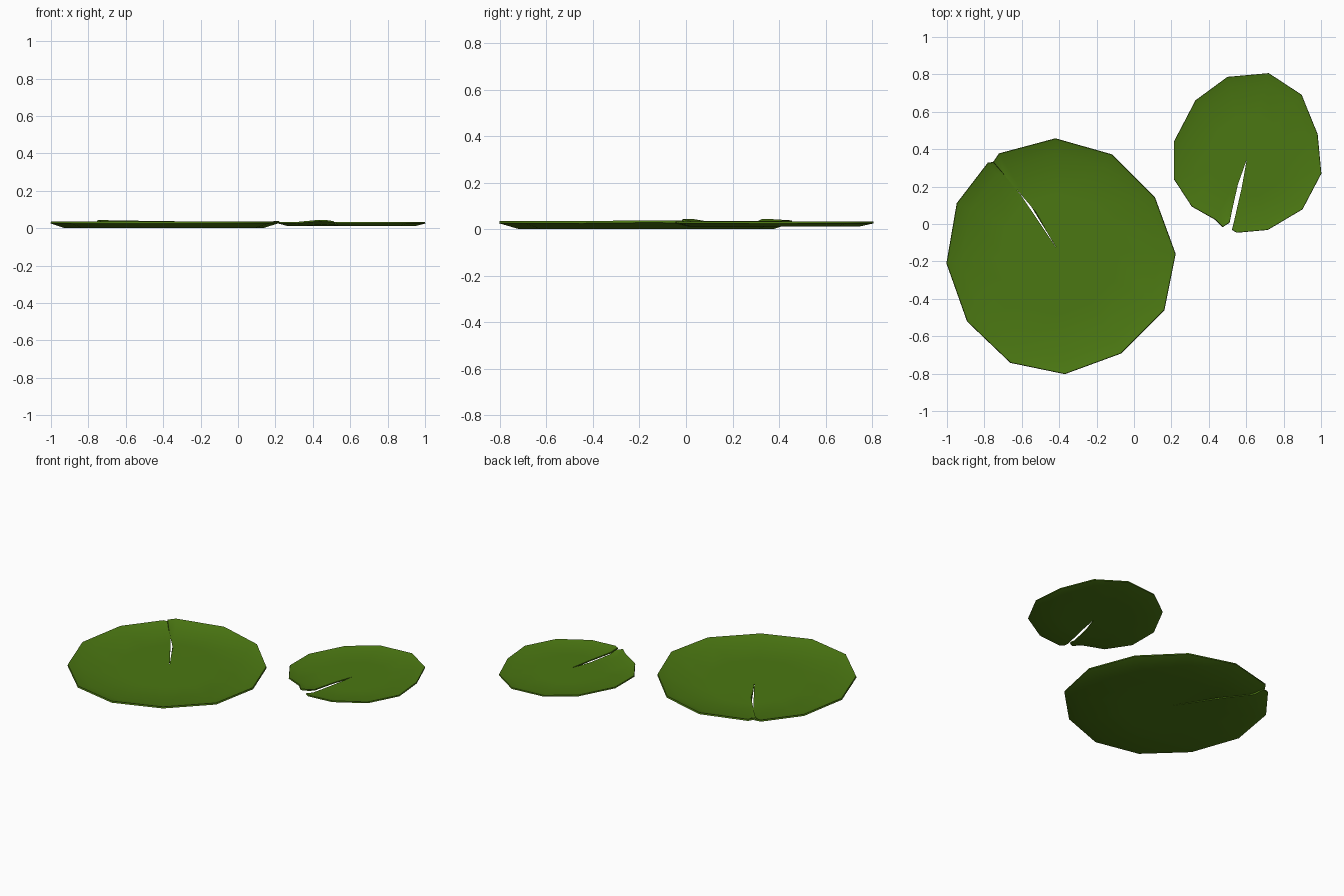
import bpy
import bmesh
from mathutils import Vector

cube = bpy.data.objects.get("Cube")
if cube:
    bpy.data.objects.remove(cube, do_unlink=True)

green = bpy.data.materials.new("leaf green")
green.use_nodes = True
colour = (0.07, 0.185, 0.006, 1)
green.diffuse_color = colour
green.node_tree.nodes["Principled BSDF"].inputs["Base Color"].default_value = colour


def lily_pad(name, tip, rim, slit, floor, rise, lift, thickness):
    """Shallow dish fanned around the slit tip; the rim runs from one slit lip to the other."""
    tip = Vector(tip)
    bm = bmesh.new()
    centre = bm.verts.new((tip.x, tip.y, floor))
    columns = []
    for i, point in enumerate(rim):
        p = Vector(point)
        if i in (0, len(rim) - 1):
            mid = Vector(slit[0 if i == 0 else 1])
            inner = mid.lerp(p, 0.75)
        else:
            mid, inner = tip.lerp(p, 0.5), tip.lerp(p, 0.87)
        raised = lift.get(i, 0)
        levels = ((mid, floor), (inner, floor + raised * 0.6), (p, floor + rise + raised))
        columns.append([bm.verts.new((v.x, v.y, z)) for v, z in levels])
    for a, b in zip(columns, columns[1:]):
        bm.faces.new((centre, a[0], b[0]))
        for k in range(2):
            bm.faces.new((a[k], a[k + 1], b[k + 1], b[k]))
    bmesh.ops.recalc_face_normals(bm, faces=bm.faces)
    if sum(f.normal.z for f in bm.faces) < 0:
        bmesh.ops.reverse_faces(bm, faces=bm.faces)
    mesh = bpy.data.meshes.new(name)
    bm.to_mesh(mesh)
    bm.free()
    mesh.materials.append(green)
    pad = bpy.data.objects.new(name, mesh)
    bpy.context.collection.objects.link(pad)

    # leaf thickness below the upper skin
    solid = pad.modifiers.new("thickness", 'SOLIDIFY')
    solid.thickness = thickness
    solid.offset = -1
    bpy.ops.object.select_all(action='DESELECT')
    pad.select_set(True)
    bpy.context.view_layer.objects.active = pad
    bpy.ops.object.modifier_apply(modifier=solid.name)
    bpy.ops.object.shade_smooth_by_angle(angle=0.7)


# large pad, slit towards the back right
lily_pad("large_lily_pad", (-0.41, -0.135),
         [(-0.75, 0.33), (-0.72, 0.375), (-0.42, 0.455), (-0.12, 0.37), (0.11, 0.14),
          (0.22, -0.16), (0.16, -0.46), (-0.07, -0.69), (-0.37, -0.8), (-0.66, -0.74),
          (-0.89, -0.52), (-1, -0.21), (-0.945, 0.11), (-0.78, 0.325), (-0.74, 0.33)],
         [(-0.525, 0.065), (-0.605, 0.155)],
         0.01, 0.025, {0: 0.01, 1: 0.008, 2: 0.003, 5: 0.003}, 0.01)

# small pad, slit towards the front
lily_pad("small_lily_pad", (0.603, 0.345),
         [(0.525, -0.03), (0.55, -0.045), (0.715, -0.03), (0.9, 0.08), (1, 0.27),
          (0.98, 0.48), (0.895, 0.69), (0.72, 0.805), (0.5, 0.785), (0.33, 0.66),
          (0.215, 0.44), (0.215, 0.24), (0.31, 0.095), (0.435, 0.025), (0.475, -0.015),
          (0.51, 0.01)],
         [(0.575, 0.19), (0.555, 0.21)],
         0.02, 0.013, {13: 0.012, 14: 0.01, 15: 0.005}, 0.008)
